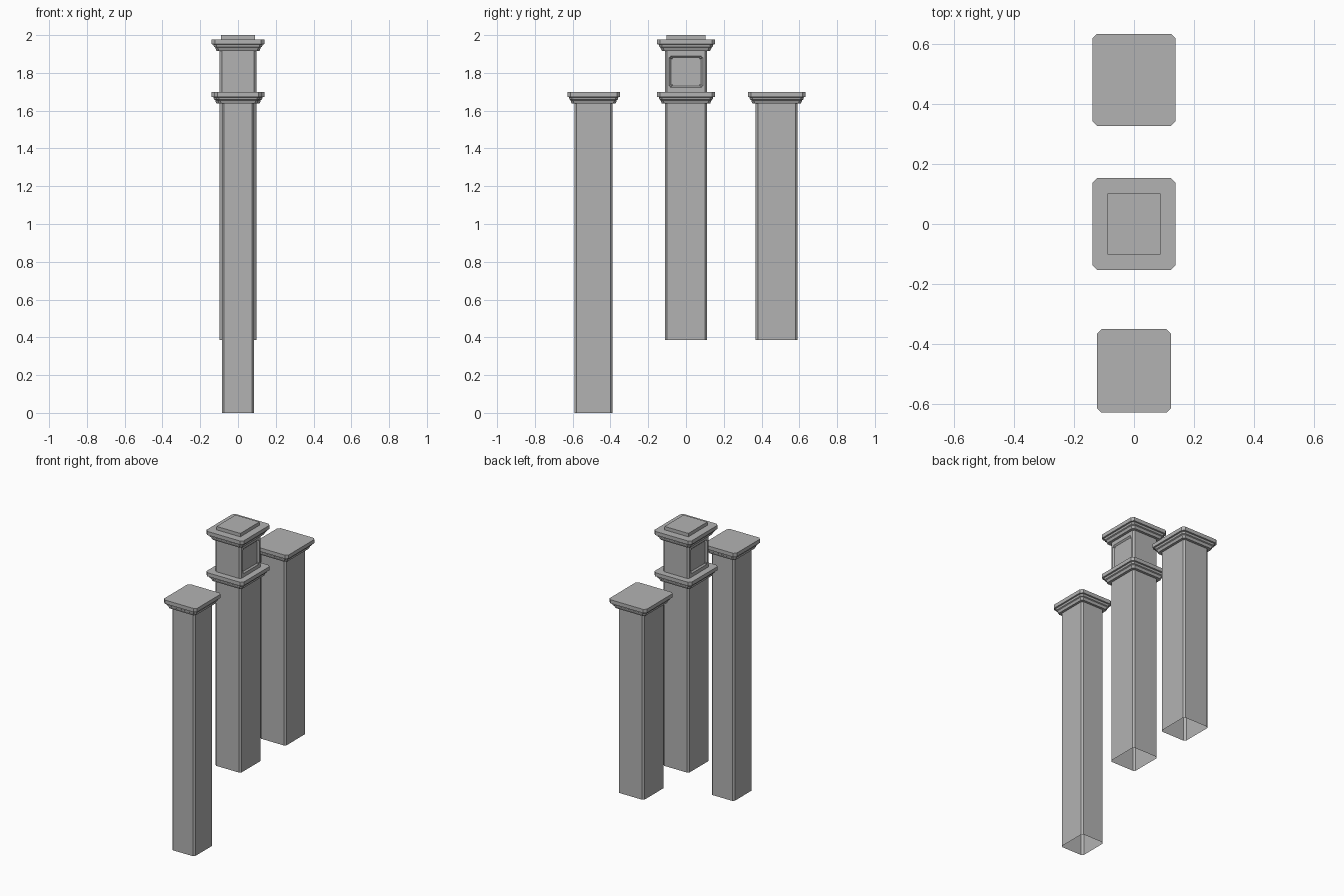
import bpy, bmesh

cube = bpy.data.objects.get("Cube")
if cube:
    bpy.data.objects.remove(cube, do_unlink=True)

GREY = (0.45, 0.45, 0.45, 1)
mat = bpy.data.materials.new("stone grey")
mat.use_nodes = True
mat.diffuse_color = GREY
mat.node_tree.nodes["Principled BSDF"].inputs["Base Color"].default_value = GREY

# Moulding below a cap top: (overhang from shaft, height relative to cap top)
MOULDING = [(0, -0.06), (0.017, -0.06), (0.023, -0.046), (0.023, -0.043),
            (0.03, -0.039), (0.033, -0.027), (0.042, -0.025), (0.042, 0)]


def finish(bm, name):
    bmesh.ops.recalc_face_normals(bm, faces=bm.faces)
    mesh = bpy.data.meshes.new(name)
    bm.to_mesh(mesh)
    bm.free()
    mesh.materials.append(mat)
    obj = bpy.data.objects.new(name, mesh)
    bpy.context.collection.objects.link(obj)


def bridge(bm, a, b):
    for i in range(len(a)):
        j = (i + 1) % len(a)
        bm.faces.new((a[i], a[j], b[j], b[i]))


def loft(hx, hy, yc, profile, chamfer=0.011):
    """Stack chamfered rectangles, open below and closed on top."""
    bm = bmesh.new()
    previous = None
    for off, z in profile:
        x, y, c = hx + off, hy + off, chamfer + off * 0.12
        outline = [(x, y - c), (x - c, y), (c - x, y), (-x, y - c),
                   (-x, c - y), (c - x, -y), (x - c, -y), (x, c - y)]
        ring = [bm.verts.new((px, py + yc, z)) for px, py in outline]
        if previous:
            bridge(bm, previous, ring)
        previous = ring
    bm.faces.new(previous)
    return bm


def cap_profile(top, grow=1):
    return [(off * grow, top + dz) for off, dz in MOULDING]


def post(name, hx, hy, yc, bottom, grow=1):
    finish(loft(hx, hy, yc, [(0, bottom)] + cap_profile(1.698, grow)), name)


def notched_ring(bm, x, hy, hz, zc, n):
    """Rectangle in the yz plane with a step cut from every corner."""
    ring = []
    for sy, sz in ((1, 1), (-1, 1), (-1, -1), (1, -1)):
        pts = [(hy, hz - n), (hy - n, hz - n), (hy - n, hz)]
        if sy * sz < 0:
            pts.reverse()
        ring += [bm.verts.new((x, sy * y, zc + sz * z)) for y, z in pts]
    return ring


def recess_panel(bm, side, hx, zc):
    """Replace one side wall with a sunken panel."""
    face = next(f for f in bm.faces if f.normal.x * side > 0.9)
    signs = ((1, 1), (-1, 1), (-1, -1), (1, -1))
    mid = face.calc_center_median()
    outer = [next(v for v in face.verts
                  if (v.co.y - mid.y) * sy > 0 and (v.co.z - mid.z) * sz > 0)
             for sy, sz in signs]
    bmesh.ops.delete(bm, geom=[face], context='FACES_ONLY')
    rim = notched_ring(bm, side * hx, 0.089, 0.084, zc, 0.008)
    floor = notched_ring(bm, side * (hx - 0.009), 0.08, 0.075, zc, 0.008)
    for i in range(4):
        j = (i + 1) % 4
        bm.faces.new((outer[i], outer[j], rim[3 * j + 1], rim[3 * j],
                      rim[3 * i + 2], rim[3 * i + 1]))
    bridge(bm, rim, floor)
    bm.faces.new(floor)


# Three capped posts, hollow below
post("front_post", 0.086, 0.101, -0.489, 0, 0.9)
post("middle_post", 0.097, 0.111, 0, 0.385)
post("back_post", 0.097, 0.111, 0.48, 0.385)

# Upper box with a sunken panel on each side
box = loft(0.097, 0.111, 0, [(0, 1.698), (0, 1.918)])
box.normal_update()
for s in (1, -1):
    recess_panel(box, s, 0.097, 1.806)
finish(box, "upper_box")

# Upper cap and the block on top
finish(loft(0.097, 0.111, 0, cap_profile(1.977)), "upper_cap")
block = bmesh.new()
bmesh.ops.create_cube(block, size=1)
for v in block.verts:
    v.co = (v.co.x * 0.178, v.co.y * 0.204, 1.9885 + v.co.z * 0.023)
finish(block, "top_block")
